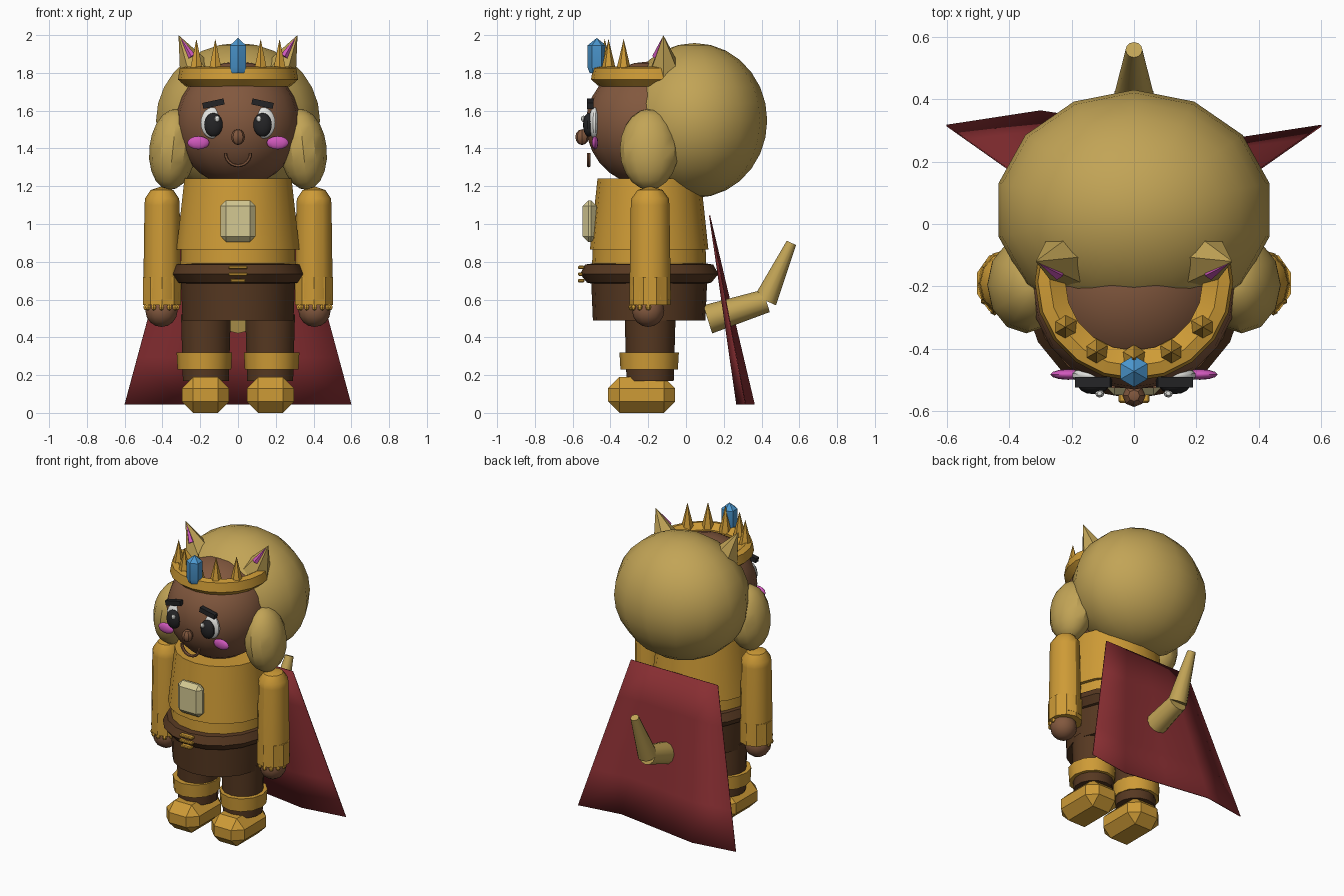
import bpy, bmesh, math
from mathutils import Vector, Matrix

if "Cube" in bpy.data.objects:
    bpy.data.objects.remove(bpy.data.objects["Cube"])


def mat(name, r, g, b):
    m = bpy.data.materials.new(name)
    lin = [((c / 255 + 0.055) / 1.055) ** 2.4 for c in (r, g, b)]
    m.diffuse_color = (*lin, 1)
    m.use_nodes = True
    m.node_tree.nodes["Principled BSDF"].inputs["Base Color"].default_value = m.diffuse_color
    return m


GOLD = mat("gold", 206, 155, 54)
TAN = mat("tan fur", 194, 164, 86)
SKIN = mat("brown skin", 130, 88, 62)
DARK = mat("dark brown", 86, 56, 33)
RED = mat("cape red", 136, 46, 50)
PINK = mat("pink", 208, 88, 188)
BLUE = mat("gem blue", 76, 152, 208)
WHITE = mat("white", 228, 228, 224)
BLACK = mat("black", 36, 36, 38)
CREAM = mat("cream", 212, 200, 146)


def finish(name, bm, material, loc=(0, 0, 0), rot=None):
    bmesh.ops.remove_doubles(bm, verts=bm.verts, dist=1e-5)
    bmesh.ops.recalc_face_normals(bm, faces=bm.faces)
    bm.transform(Matrix.Translation(loc) @ (rot.to_4x4() if rot else Matrix()))
    me = bpy.data.meshes.new(name)
    bm.to_mesh(me)
    bm.free()
    me.materials.append(material)
    ob = bpy.data.objects.new(name, me)
    bpy.context.collection.objects.link(ob)
    return ob


def lathe(name, profile, material, loc=(0, 0, 0), segs=16, sy=1.0, phase=90, closed=False, rot=None):
    """Spin (radius, height) points around z."""
    bm = bmesh.new()
    rings = []
    for r, z in profile:
        ring = []
        for i in range(segs):
            a = math.radians(phase) + 2 * math.pi * i / segs
            ring.append(bm.verts.new((r * math.cos(a), r * sy * math.sin(a), z)))
        rings.append(ring)
    pairs = list(zip(rings, rings[1:]))
    if closed:
        pairs.append((rings[-1], rings[0]))
    for a, b in pairs:
        for i in range(segs):
            j = (i + 1) % segs
            bm.faces.new((a[i], a[j], b[j], b[i]))
    if not closed:
        for ring, (r, _) in ((rings[0], profile[0]), (rings[-1], profile[-1])):
            if r > 0:
                bm.faces.new(ring)
    return finish(name, bm, material, loc, rot)


def ball(name, loc, radii, material, segs=14, rings=10, rot=None):
    rx, ry, rz = radii
    prof = [(rx * math.sin(math.pi * i / rings), -rz * math.cos(math.pi * i / rings))
            for i in range(rings + 1)]
    prof[0], prof[-1] = (0, -rz), (0, rz)
    return lathe(name, prof, material, loc, segs, ry / rx, rot=rot)


def taper(name, p, q, r1, r2, material, segs=10):
    """Straight cone or cylinder from p to q."""
    p, q = Vector(p), Vector(q)
    d = q - p
    rot = d.to_track_quat('Z', 'Y').to_matrix()
    return lathe(name, [(r1, 0), (r2, d.length)], material, p, segs, rot=rot)


def block(name, loc, size, material, chamfer=0.0, rot=None):
    bm = bmesh.new()
    bmesh.ops.create_cube(bm, size=1)
    bm.transform(Matrix.Diagonal((*size, 1)))
    if chamfer:
        bmesh.ops.bevel(bm, geom=bm.edges[:], offset=chamfer, segments=1, affect='EDGES')
    return finish(name, bm, material, loc, rot)


# Head and hair
ball("head", (0, -0.2, 1.53), (0.33, 0.33, 0.33), SKIN, 20, 14)
ball("hair", (0, 0.045, 1.548), (0.445, 0.385, 0.41), TAN, 14, 14)

# Face
ball("nose", (0, -0.55, 1.46), (0.037, 0.036, 0.042), SKIN, 8, 6)
bm = bmesh.new()
rings = []
for i in range(13):
    a = math.pi + math.pi * i / 12
    c = Vector((math.cos(a), 0, math.sin(a)))
    rings.append([bm.verts.new(c * (0.066 + 0.009 * math.cos(t)) + Vector((0, 0.012 * math.sin(t), 0)))
                  for t in (math.pi * k / 3 for k in range(6))])
for a, b in zip(rings, rings[1:]):
    for k in range(6):
        bm.faces.new((a[k], a[(k + 1) % 6], b[(k + 1) % 6], b[k]))
bm.faces.new(rings[0])
bm.faces.new(rings[-1])
finish("mouth", bm, SKIN, (0, -0.515, 1.375))

for s in (-1, 1):
    ball("eye_white", (s * 0.135, -0.485, 1.535), (0.064, 0.03, 0.083), WHITE)
    ball("pupil", (s * 0.13, -0.515, 1.525), (0.05, 0.03, 0.063), BLACK)
    ball("eye_glint", (s * 0.11, -0.543, 1.557), (0.015, 0.013, 0.017), WHITE, 8, 6)
    block("eyebrow", (s * 0.13, -0.507, 1.637), (0.115, 0.033, 0.032), BLACK,
          rot=Matrix.Rotation(math.radians(s * 12), 3, 'Y'))
    ball("cheek", (s * 0.21, -0.482, 1.43), (0.058, 0.017, 0.035), PINK, 12, 8)
    # Side hair puffs and ears
    ball("hair_puff", (s * 0.345, -0.195, 1.395), (0.125, 0.155, 0.215), TAN, 12, 10,
         rot=Matrix.Rotation(math.radians(-s * 6), 3, 'Y'))
    taper("ear", (s * 0.215, -0.11, 1.79), (s * 0.315, -0.12, 2.0), 0.1, 0, TAN, 6)
    taper("inner_ear", (s * 0.243, -0.158, 1.885), (s * 0.303, -0.127, 1.985), 0.022, 0, PINK, 5)

# Crown with spikes and gem
lathe("crown_band", [(0.225, 1.75), (0.275, 1.728), (0.318, 1.765), (0.308, 1.825),
                     (0.27, 1.835), (0.22, 1.805)], GOLD, (0, -0.185, 0), 20, closed=True)
for x, y in ((-0.22, -0.33), (-0.12, -0.41), (0, -0.43), (0.12, -0.41), (0.22, -0.33)):
    taper("crown_spike", (x, y, 1.80), (x, y, 1.98), 0.043, 0, GOLD, 6)
lathe("crown_gem", [(0.038, 1.80), (0.05, 1.83), (0.05, 1.945), (0, 1.985)], BLUE,
      (0, -0.472, 0), 6)

# Torso, belt and hips
lathe("shirt", [(0.33, 0.865), (0.288, 1.24)], GOLD, (0, -0.195, 0), 18, 0.95)
lathe("shirt_hem", [(0.31, 0.75), (0.305, 0.87)], GOLD, (0, -0.195, 0), 18, 0.98)
lathe("belt", [(0.3, 0.685), (0.32, 0.69), (0.355, 0.735), (0.33, 0.785), (0.3, 0.79)],
      DARK, (0, -0.195, 0), 18, 1.03)
lathe("hips", [(0.298, 0.49), (0.308, 0.72)], DARK, (0, -0.195, 0), 18)
for z, w in ((0.70, 0.08), (0.735, 0.1), (0.77, 0.1)):
    block("buckle_bar", (0, -0.555, z), (w, 0.035, 0.018), GOLD, 0.005)
block("chest_plate", (0, -0.51, 1.015), (0.186, 0.075, 0.22), CREAM, 0.03)

for s in (-1, 1):
    # Legs and shoes
    lathe("leg", [(0.125, 0.17), (0.135, 0.52)], DARK, (s * 0.17, -0.19, 0), 14)
    lathe("ankle_cuff", [(0.142, 0.23), (0.147, 0.32)], GOLD, (s * 0.178, -0.195, 0), 12, 1.07)
    block("shoe", (s * 0.172, -0.235, 0.095), (0.25, 0.355, 0.19), GOLD, 0.06)
    # Arms and hands
    lathe("arm", [(0.1, 0.6), (0.093, 1.1), (0.09, 1.135), (0.06, 1.18), (0, 1.2)], GOLD,
          (s * 0.402, -0.19, 0), 12, 1.1)
    lathe("wrist_cuff", [(0.106, 0.57), (0.106, 0.72)], GOLD, (s * 0.402, -0.19, 0), 10, 1.03)
    ball("hand", (s * 0.405, -0.2, 0.54), (0.085, 0.085, 0.085), SKIN, 12, 8)
    for k in range(7):
        a = math.radians(180 + 30 * k)
        ball("cuff_bead", (s * 0.405 + 0.083 * math.cos(a), -0.2 + 0.09 * math.sin(a), 0.56),
             (0.015, 0.015, 0.018), GOLD, 6, 4)

# Cape with a wavy hem
bm = bmesh.new()
rows = []
for i in range(5):
    t = i / 4
    half = 0.33 + 0.27 * t
    rows.append([bm.verts.new((half * u, 0.125 + 0.19 * t - 0.046 * t * math.sin(math.pi * u),
                               1.045 - t)) for u in (-1, -0.5, 0, 0.5, 1)])
for a, b in zip(rows, rows[1:]):
    for i in range(4):
        bm.faces.new((a[i], a[i + 1], b[i + 1], b[i]))
cape = finish("cape", bm, RED)
mod = cape.modifiers.new("thickness", 'SOLIDIFY')
mod.thickness, mod.offset = 0.006, 0

# Tail in two bent sections
taper("tail_base", (0, 0.115, 0.495), (0, 0.425, 0.593), 0.078, 0.062, TAN, 12)
taper("tail_tip", (0, 0.42, 0.595), (0, 0.558, 0.9), 0.062, 0.027, TAN, 12)

# Shading: smooth with sharp edges kept
for ob in bpy.data.objects:
    ob.select_set(True)
bpy.context.view_layer.objects.active = cape
bpy.ops.object.shade_smooth_by_angle(angle=math.radians(32))
